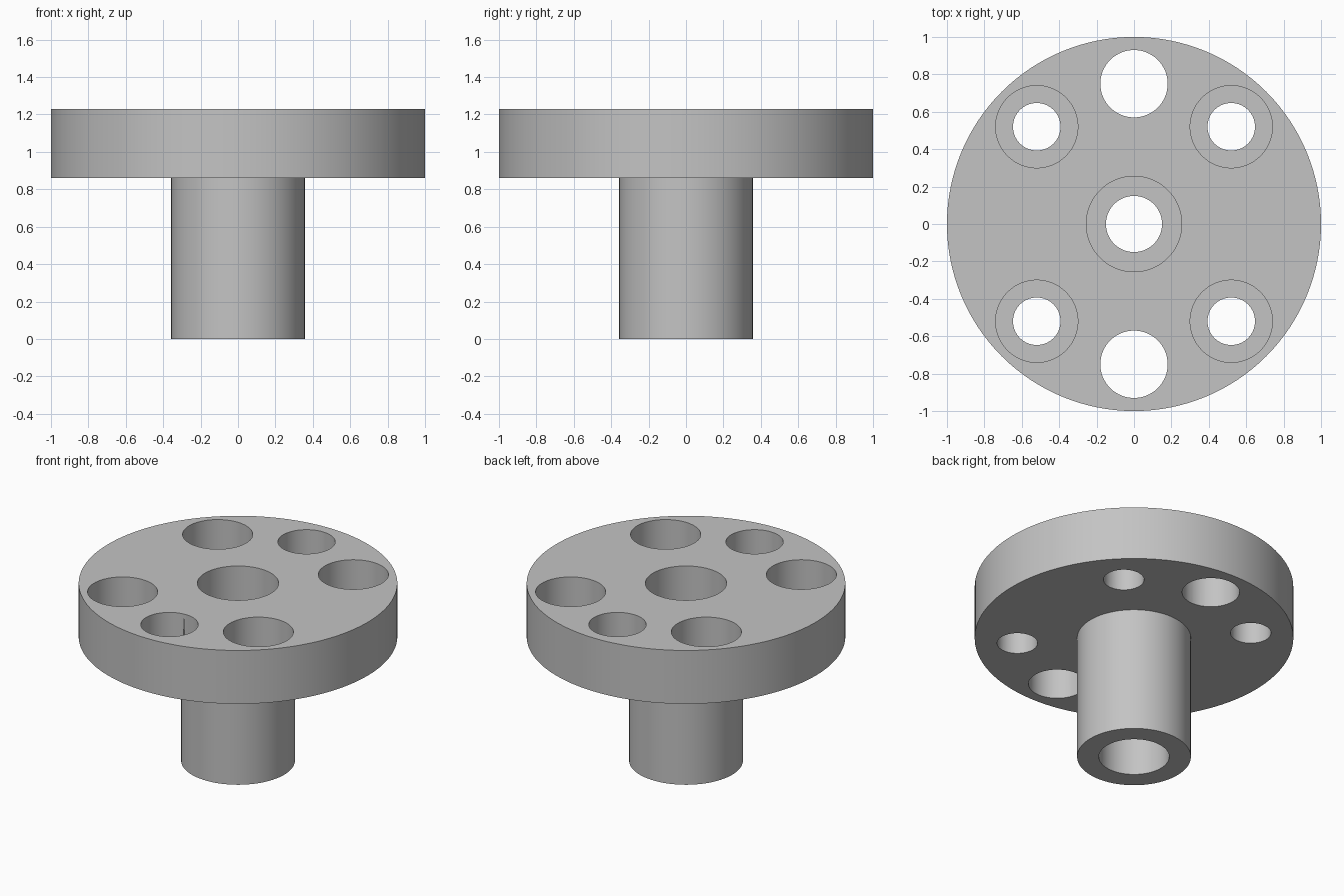
import bpy, bmesh, math

cube = bpy.data.objects.get("Cube")
if cube:
    bpy.data.objects.remove(cube, do_unlink=True)

SEGMENTS = 128
BASE, TOP = 0.86, 1.23      # flange underside and top face

steel = bpy.data.materials.new("grey steel")
steel.use_nodes = True
grey = (0.55, 0.55, 0.55, 1)
steel.diffuse_color = grey
bsdf = next(n for n in steel.node_tree.nodes if n.type == 'BSDF_PRINCIPLED')
bsdf.inputs["Base Color"].default_value = grey


def turned(name, profile, centre=(0, 0), segments=SEGMENTS):
    """Solid of revolution from stacked (radius, height) pairs, capped at both ends."""
    bm = bmesh.new()
    rings = []
    for r, z in profile:
        rings.append([bm.verts.new((r * math.cos(a), r * math.sin(a), z))
                      for a in (math.tau * i / segments for i in range(segments))])
    for low, high in zip(rings, rings[1:]):
        for i in range(segments):
            j = (i + 1) % segments
            bm.faces.new((low[i], low[j], high[j], high[i]))
    bm.faces.new(reversed(rings[0]))
    bm.faces.new(rings[-1])
    bmesh.ops.recalc_face_normals(bm, faces=bm.faces)
    mesh = bpy.data.meshes.new(name)
    bm.to_mesh(mesh)
    bm.free()
    mesh.materials.append(steel)
    obj = bpy.data.objects.new(name, mesh)
    obj.location = (*centre, 0)
    bpy.context.collection.objects.link(obj)
    return obj


# Flange and hub in one turned piece
body = turned("flanged_hub", [(0.357, 0), (0.357, BASE), (1, BASE), (1, TOP)])

# Centre bore: shaft socket below, narrow passage, counterbore above
cutters = [turned("centre_bore", [(0.221, -0.1), (0.221, 0.5), (0.15, 0.5),
                                  (0.15, BASE), (0.255, BASE), (0.255, TOP + 0.1)])]

for sy in (-1, 1):
    # Plain through holes
    cutters.append(turned("through_hole", [(0.18, BASE - 0.1), (0.18, TOP + 0.1)],
                          (0, sy * 0.75), 64))
    # Counterbored bolt holes
    for sx in (-1, 1):
        seat = TOP - 0.215
        cutters.append(turned("bolt_hole", [(0.127, BASE - 0.1), (0.127, seat),
                                            (0.22, seat), (0.22, TOP + 0.1)],
                              (sx * 0.52, sy * 0.52), 64))

# Cut the holes, then discard the cutters
bpy.context.view_layer.objects.active = body
body.select_set(True)
for cutter in cutters:
    cutter.hide_render = True
    mod = body.modifiers.new(cutter.name, 'BOOLEAN')
    mod.operation = 'DIFFERENCE'
    mod.solver = 'EXACT'
    mod.object = cutter
    bpy.ops.object.modifier_apply(modifier=mod.name)
    bpy.data.objects.remove(cutter, do_unlink=True)

bpy.ops.object.shade_smooth_by_angle(angle=math.radians(30))
